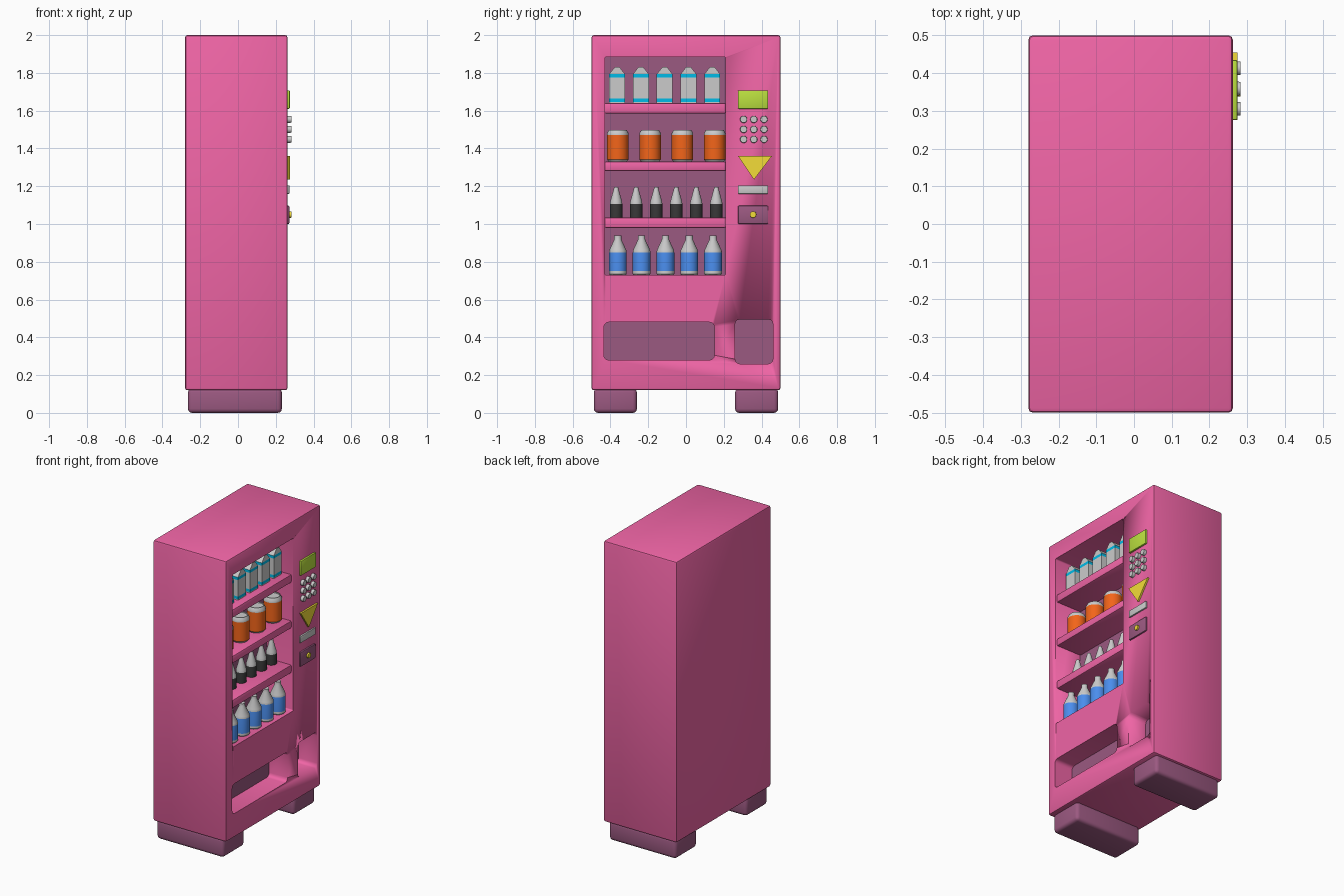
import bpy, bmesh, math
from mathutils import Matrix

if "Cube" in bpy.data.objects:
    bpy.data.objects.remove(bpy.data.objects["Cube"])


def mat(name, r, g, b):
    m = bpy.data.materials.new(name)
    m.diffuse_color = (r, g, b, 1)
    m.use_nodes = True
    m.node_tree.nodes["Principled BSDF"].inputs["Base Color"].default_value = m.diffuse_color
    return m


PINK = mat("pink", 0.87, 0.13, 0.38)
PURPLE = mat("purple", 0.33, 0.10, 0.22)
GREY = mat("light_grey", 0.8, 0.8, 0.8)
ORANGE = mat("orange", 0.9, 0.13, 0.01)
BLACK = mat("black", 0.04, 0.04, 0.04)
BLUE = mat("blue", 0.07, 0.27, 0.85)
CYAN = mat("cyan", 0.0, 0.5, 0.8)
GREEN = mat("green", 0.5, 0.75, 0.05)
YELLOW = mat("yellow", 0.9, 0.72, 0.04)


def finish(name, bm, mats):
    bmesh.ops.recalc_face_normals(bm, faces=bm.faces)
    me = bpy.data.meshes.new(name)
    bm.to_mesh(me)
    bm.free()
    ob = bpy.data.objects.new(name, me)
    bpy.context.collection.objects.link(ob)
    for m in mats:
        me.materials.append(m)
    bpy.ops.object.select_all(action='DESELECT')
    bpy.context.view_layer.objects.active = ob
    ob.select_set(True)
    bpy.ops.object.shade_smooth_by_angle(angle=math.radians(35))
    return ob


def box(name, x, y, z, m, bevel=0.0, along_x=False, seg=2):
    """Box from (min, max) ranges; along_x rounds only the edges running along x."""
    bm = bmesh.new()
    bmesh.ops.create_cube(bm, size=1)
    for v in bm.verts:
        v.co = [r[0] + (c + 0.5) * (r[1] - r[0]) for c, r in zip(v.co, (x, y, z))]
    if bevel:
        edges = [e for e in bm.edges if not along_x
                 or abs(e.verts[0].co.x - e.verts[1].co.x) > 1e-4]
        bmesh.ops.bevel(bm, geom=edges, offset=bevel, segments=seg,
                        profile=0.5, affect='EDGES')
    return finish(name, bm, [m])


def stack(name, profile, mats, x, y, z, sides=24, square=False):
    """Stacked rings (radius y, height, material index of the band above)."""
    bm = bmesh.new()
    rings = []
    for r, h, _ in profile:
        if square:
            rx = 0.042
            pts = [(-rx, -r), (rx, -r), (rx, r), (-rx, r)]
        else:
            pts = [(r * math.cos(2 * math.pi * i / sides),
                    r * math.sin(2 * math.pi * i / sides)) for i in range(sides)]
        rings.append([bm.verts.new((x + px, y + py, z + h)) for px, py in pts])
    n = len(rings[0])
    for (a, b), (_, _, mi) in zip(zip(rings, rings[1:]), profile):
        for i in range(n):
            f = bm.faces.new((a[i], a[(i + 1) % n], b[(i + 1) % n], b[i]))
            f.material_index = mi
    bm.faces.new(rings[0][::-1]).material_index = profile[0][2]
    bm.faces.new(rings[-1]).material_index = profile[-1][2]
    return finish(name, bm, mats)


def button(name, y, z, r, x1, m):
    bm = bmesh.new()
    bmesh.ops.create_cone(bm, cap_ends=True, segments=20, radius1=r, radius2=r * 0.88,
                          depth=x1 - 0.25,
                          matrix=Matrix.Translation(((x1 + 0.25) / 2, y, z))
                          @ Matrix.Rotation(math.pi / 2, 4, 'Y'))
    return finish(name, bm, [m])


# Cabinet with display window, delivery tray and side tray cut into it
F = 0.262
body = box("cabinet", (-0.28, F), (-0.5, 0.5), (0.12, 2.0), PINK, 0.012)
recesses = [("window", (-0.43, 0.21), (0.73, 1.885), 0.20, 0.008),
            ("delivery_tray", (-0.435, 0.15), (0.28, 0.48), 0.14, 0.025),
            ("side_tray", (0.26, 0.46), (0.26, 0.495), 0.14, 0.025)]
for name, y, z, depth, rad in recesses:
    cut = box(name + "_cutter", (F - depth, F + 0.1), y, z, PINK, rad, True, 3)
    cut.hide_render = True
    mod = body.modifiers.new(name, 'BOOLEAN')
    mod.operation, mod.object, mod.solver = 'DIFFERENCE', cut, 'EXACT'
    bpy.context.view_layer.objects.active = body
    bpy.ops.object.modifier_apply(modifier=name)
    bpy.data.objects.remove(cut)
    box(name + "_back", (F - depth - 0.005, F - depth + 0.004), y, z, PURPLE, rad, True, 3)

# Feet
for side, y in (("left", (-0.488, -0.26)), ("right", (0.26, 0.488))):
    box(side + "_foot", (-0.265, 0.232), y, (0.0, 0.13), PURPLE, 0.022, seg=3)

# Shelves
for i, (z0, z1) in enumerate(((0.98, 1.035), (1.28, 1.33), (1.585, 1.64))):
    box(f"shelf_{i + 1}", (0.06, 0.25), (-0.432, 0.212), (z0, z1), PINK, 0.008)

# Products, one profile per shelf
carton = [(0.042, 0, 0), (0.042, 0.006, 1), (0.042, 0.024, 0), (0.042, 0.135, 1),
          (0.042, 0.153, 0), (0.019, 0.183, 0), (0.012, 0.19, 0)]
can = [(0.048, 0, 0), (0.057, 0.012, 1), (0.057, 0.14, 0), (0.057, 0.15, 0),
       (0.047, 0.168, 0), (0.043, 0.168, 0), (0.042, 0.162, 0)]
small_bottle = [(0.033, 0, 1), (0.033, 0.07, 0), (0.031, 0.085, 0),
                (0.013, 0.15, 0), (0.011, 0.16, 0)]
bottle = [(0.042, 0, 0), (0.047, 0.006, 0), (0.047, 0.02, 1), (0.047, 0.118, 0),
          (0.045, 0.132, 0), (0.019, 0.188, 0), (0.019, 0.208, 0)]
rows = [("carton", carton, CYAN, 5, -0.365, 0.126, 0.155, 1.64),
        ("can", can, ORANGE, 4, -0.361, 0.171, 0.15, 1.33),
        ("small_bottle", small_bottle, BLACK, 6, -0.37, 0.106, 0.135, 1.035),
        ("bottle", bottle, BLUE, 5, -0.361, 0.126, 0.195, 0.73)]
for name, prof, colour, count, y0, step, x, z in rows:
    for i in range(count):
        stack(f"{name}_{i + 1}", prof, [GREY, colour], x, y0 + i * step, z,
              square=name == "carton")

# Control panel: display, keypad, arrow, note slot, coin return
box("display", (0.25, 0.274), (0.275, 0.435), (1.61, 1.708), GREEN, 0.005)
for r in range(3):
    for c in range(3):
        button(f"key_{r * 3 + c + 1}", 0.305 + 0.054 * c, 1.448 + 0.053 * r, 0.02, 0.282, GREY)
bm = bmesh.new()
tri = bm.faces.new([bm.verts.new((0.25, y, z)) for y, z in
                    ((0.275, 1.36), (0.36, 1.235), (0.455, 1.36))])
ext = bmesh.ops.extrude_face_region(bm, geom=[tri], use_keep_orig=True)
bmesh.ops.translate(bm, vec=(0.024, 0, 0),
                    verts=[g for g in ext["geom"] if isinstance(g, bmesh.types.BMVert)])
finish("arrow", bm, [YELLOW])
box("note_slot", (0.25, 0.272), (0.275, 0.435), (1.16, 1.205), GREY, 0.003)
box("coin_plate", (0.25, 0.272), (0.275, 0.435), (1.0, 1.097), PURPLE, 0.006)
button("coin_button", 0.355, 1.05, 0.019, 0.282, YELLOW)
